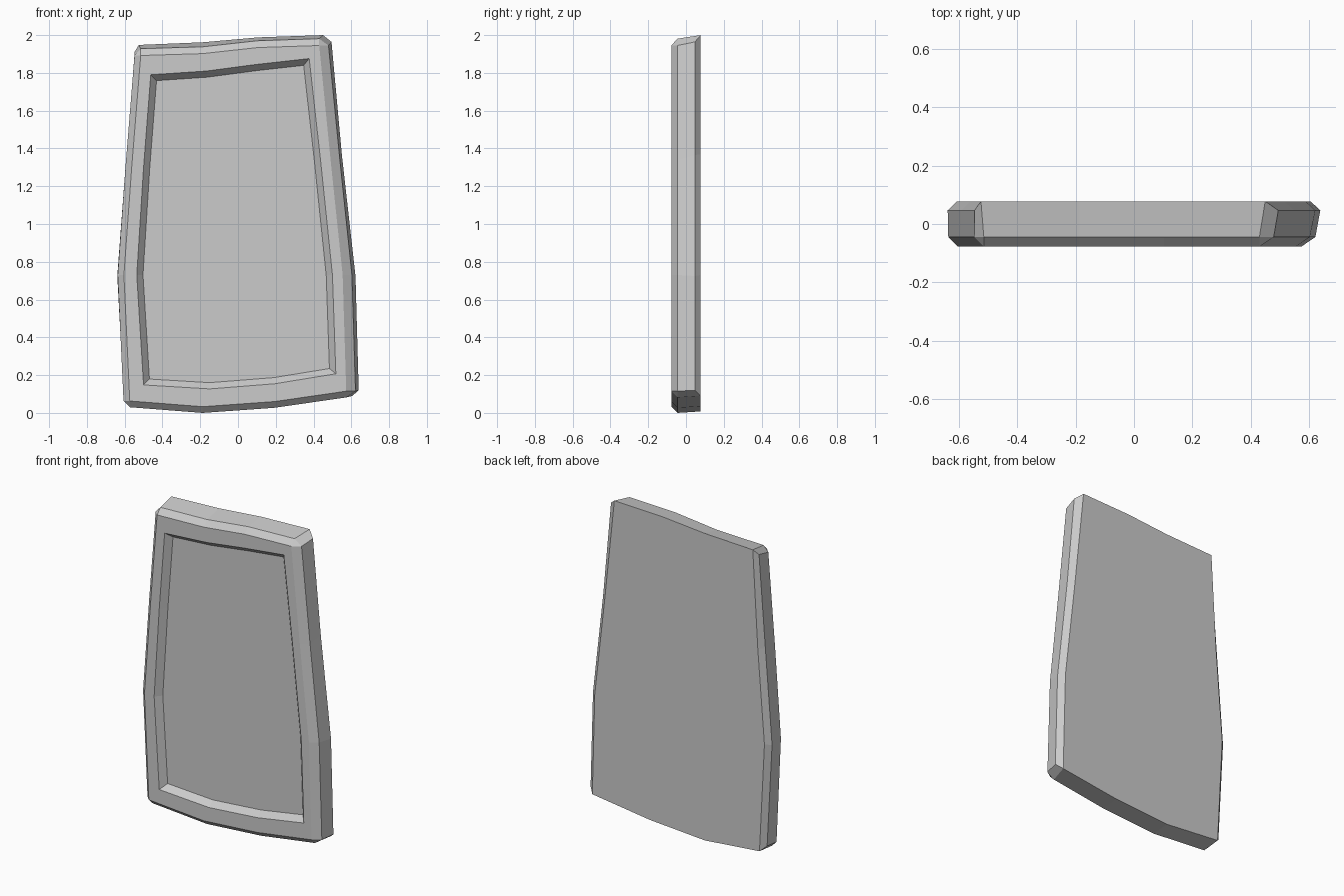
import bpy, bmesh

if "Cube" in bpy.data.objects:
    bpy.data.objects.remove(bpy.data.objects["Cube"])

# Profiles in (x, z): 4 bottom, 2 right, 4 top, 2 left points, anticlockwise from the front
FRONT = [(-.573, .063), (-.187, .033), (.193, .06), (.573, .115), (.554, .73), (.49, 1.34),
         (.43, 1.945), (.103, 1.934), (-.187, 1.902), (-.515, 1.892), (-.562, 1.31), (-.604, .73)]
BACK = [(-.572, .042), (-.187, .008), (.2, .035), (.605, .09), (.588, .73), (.516, 1.37),
        (.45, 2.0), (.108, 1.988), (-.187, 1.962), (-.525, 1.948), (-.56, 1.33), (-.607, .73)]
OPENING = [(-.5, .148), (-.15, .127), (.193, .154), (.518, .207), (.5, .73), (.44, 1.31),
           (.377, 1.876), (.098, 1.845), (-.166, 1.81), (-.462, 1.79), (-.5, 1.3), (-.536, .73)]
SIDES = [(0, 1, 2, 3), (3, 4, 5, 6), (6, 7, 8, 9), (9, 10, 11, 0)]  # bottom, right, top, left

bm = bmesh.new()


def ring(pts, y):
    return [bm.verts.new((x, y, z)) for x, z in pts]


def split(verts):
    """Repeat corner verts so every side has its own end points."""
    return [verts[i] for s in SIDES for i in s]


def bridge(a, b):
    n = len(a)
    for i in range(n):
        j = (i + 1) % n
        f = list(dict.fromkeys((a[i], a[j], b[j], b[i])))
        if len(f) > 2:
            bm.faces.new(f)


front, back, opening = ring(FRONT, -.078), ring(BACK, .078), ring(OPENING, -.078)

# Widest ring behind the front bevel, with cut corners
push = [(0, -.033), (.049, 0), (0, .036), (-.033, 0)]
mid = ring([(FRONT[i][0] + dx, FRONT[i][1] + dz)
            for s, (dx, dz) in zip(SIDES, push) for i in s], -.045)

# Back ring: bevelled on left and right only
rear = []
for k, s in enumerate(SIDES):
    for i in s:
        if k % 2 == 0:
            rear.append(back[i])
        else:
            dx, dz = (.034, -.005) if k == 1 else (-.032, -.005)
            if i in (6, 9):
                dx, dz = (.045 if k == 1 else -.022), -.036
            elif i in (0, 3):
                dz = .03
            rear.append(bm.verts.new((BACK[i][0] + dx, .047, BACK[i][1] + dz)))

bridge(opening, front)
bridge(split(front), mid)
bridge(mid, rear)
bridge(rear, split(back))
bm.faces.new(back)
panel = bm.faces.new(opening)
bmesh.ops.recalc_face_normals(bm, faces=bm.faces[:])

# Recessed panel with sloping walls
bmesh.ops.inset_region(bm, faces=[panel], thickness=.033, depth=-.04, use_even_offset=True)

mesh = bpy.data.meshes.new("framed_slab")
bm.to_mesh(mesh)
bm.free()
bpy.context.collection.objects.link(bpy.data.objects.new("framed_slab", mesh))
